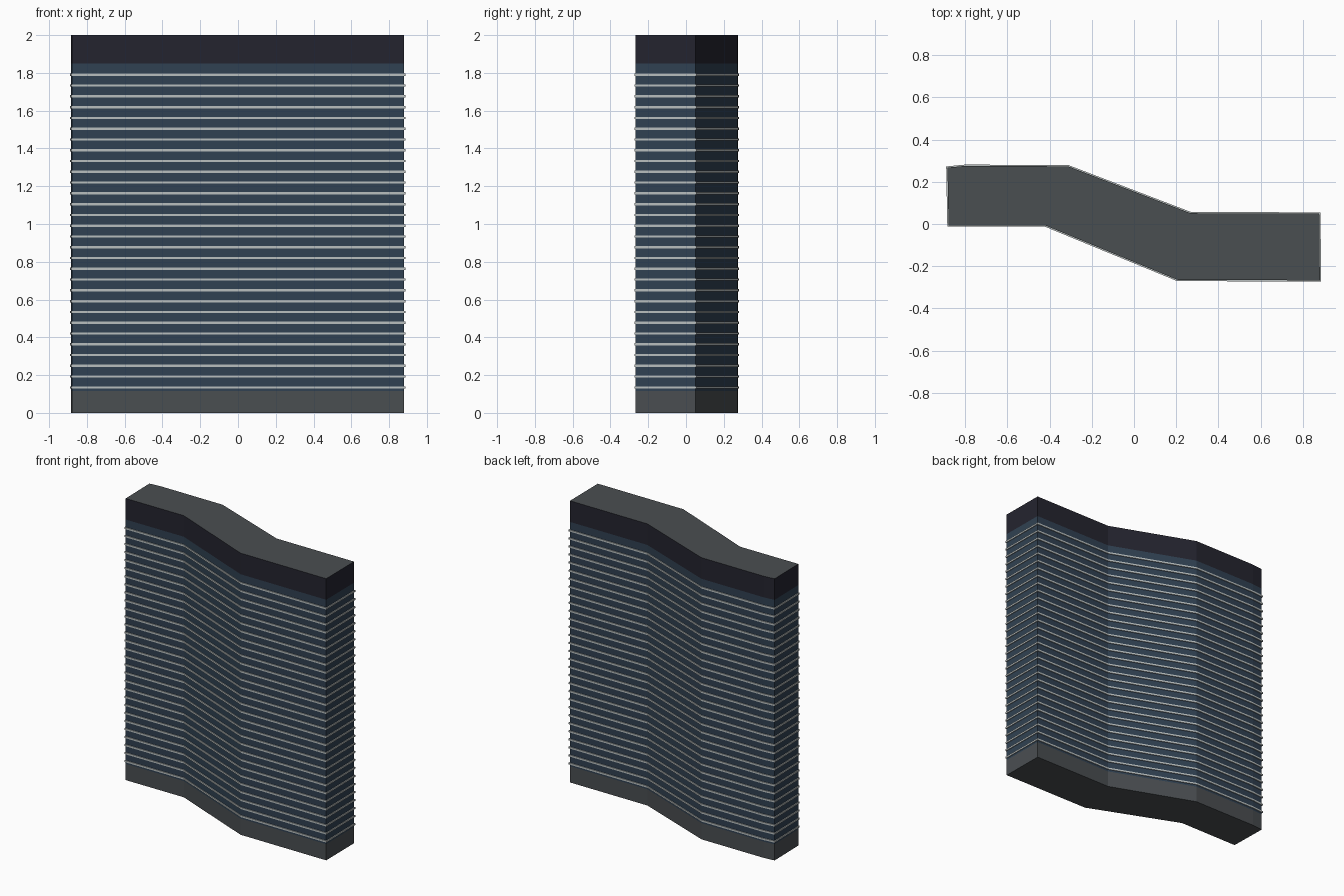
import bpy, bmesh
from mathutils import Vector

if "Cube" in bpy.data.objects:
    bpy.data.objects.remove(bpy.data.objects["Cube"])

# Kinked tower footprint, counter-clockwise from front left
PLAN = [(-0.878, -0.006), (-0.422, -0.006), (0.205, -0.264), (0.88, -0.267),
        (0.877, 0.049), (0.268, 0.051), (-0.312, 0.273), (-0.80, 0.275), (-0.883, 0.267)]


def material(name, srgb):
    m = bpy.data.materials.new(name)
    lin = [((c / 255 + 0.055) / 1.055) ** 2.4 for c in srgb]
    m.diffuse_color = (*lin, 1)
    m.use_nodes = True
    m.node_tree.nodes["Principled BSDF"].inputs["Base Color"].default_value = m.diffuse_color
    return m


CONCRETE = material("grey concrete", (74, 78, 81))
GLASS = material("blue glass", (48, 65, 82))
CROWN = material("dark crown", (36, 36, 47))
TRIM = material("pale trim", (186, 192, 192))


def offset(points, d):
    """Mitred outward offset of a counter-clockwise outline."""
    pts = [Vector(p) for p in points]
    out = []
    for i, p in enumerate(pts):
        a = (p - pts[i - 1]).normalized()
        b = (pts[(i + 1) % len(pts)] - p).normalized()
        na, nb = Vector((a.y, -a.x)), Vector((b.y, -b.x))
        out.append(p + (na + nb) * d / (1 + na.dot(nb)))
    return out


def prism(bm, outline, z0, z1):
    low = [bm.verts.new((p[0], p[1], z0)) for p in outline]
    face = bm.faces.new(low)
    top = bmesh.ops.extrude_face_region(bm, geom=[face])["geom"]
    bmesh.ops.translate(bm, vec=(0, 0, z1 - z0),
                        verts=[v for v in top if isinstance(v, bmesh.types.BMVert)])


def build(name, layers, outline, *mats):
    bm = bmesh.new()
    for z0, z1 in layers:
        prism(bm, outline, z0, z1)
    bmesh.ops.recalc_face_normals(bm, faces=bm.faces)
    # a second material goes on upward faces
    if len(mats) > 1:
        for f in bm.faces:
            f.material_index = int(f.normal.z > 0.5)
    me = bpy.data.meshes.new(name)
    bm.to_mesh(me)
    bm.free()
    for m in mats:
        me.materials.append(m)
    bpy.context.collection.objects.link(bpy.data.objects.new(name, me))


# Base plinth, glazed shaft, and crown with a grey roof
build("base", [(0, 0.115)], PLAN, CONCRETE)
build("glass_shaft", [(0.115, 1.85)], PLAN, GLASS)
build("crown", [(1.85, 2.0)], PLAN, CROWN, CONCRETE)

# Thirty thin floor ledges
levels = [0.135 + i * (1.79 - 0.135) / 29 for i in range(30)]
build("floor_ledges", [(z - 0.006, z + 0.006) for z in levels], offset(PLAN, 0.006), TRIM)
